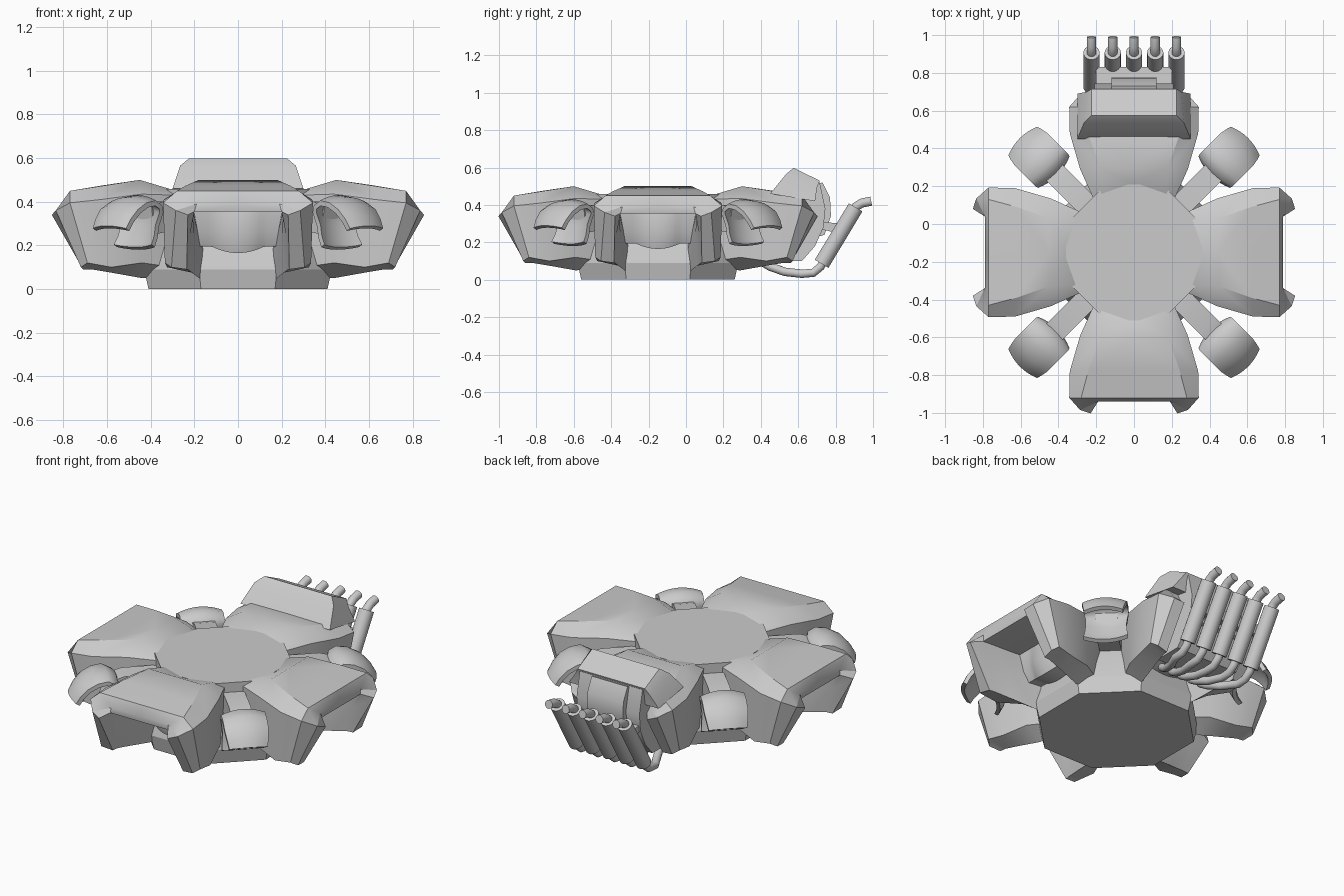
import bpy
import bmesh
from math import pi, cos, sin
from mathutils import Matrix, Vector

default_cube = bpy.data.objects.get("Cube")
if default_cube:
    bpy.data.objects.remove(default_cube, do_unlink=True)

# One plain grey for the whole model
grey = bpy.data.materials.new("plain_grey")
grey.use_nodes = True
grey.diffuse_color = (0.6, 0.6, 0.6, 1)
grey.node_tree.nodes["Principled BSDF"].inputs["Base Color"].default_value = (0.6, 0.6, 0.6, 1)

HUB = Matrix.Translation((0, -0.15, 0))


def radial(angle):
    """Local x points outward from the hub axis."""
    return HUB @ Matrix.Rotation(angle, 4, "Z")


def finish(name, bm, matrix=Matrix(), angle=0.5):
    bmesh.ops.remove_doubles(bm, verts=bm.verts, dist=0.0001)
    bmesh.ops.transform(bm, matrix=matrix, verts=bm.verts)
    bmesh.ops.recalc_face_normals(bm, faces=bm.faces)
    mesh = bpy.data.meshes.new(name)
    bm.to_mesh(mesh)
    bm.free()
    mesh.materials.append(grey)
    obj = bpy.data.objects.new(name, mesh)
    bpy.context.collection.objects.link(obj)
    bpy.ops.object.select_all(action="DESELECT")
    obj.select_set(True)
    bpy.context.view_layer.objects.active = obj
    bpy.ops.object.shade_smooth_by_angle(angle=angle)


def loft(bm, rings, closed=True, caps=True):
    rows = [[bm.verts.new(p) for p in ring] for ring in rings]
    count = len(rows[0])
    for a, b in zip(rows, rows[1:]):
        for i in range(count if closed else count - 1):
            j = (i + 1) % count
            bm.faces.new((a[i], a[j], b[j], b[i]))
    if caps:
        bm.faces.new(rows[0])
        bm.faces.new(rows[-1])
    return rows


def prism(name, profile, half, matrix=Matrix()):
    """Extrude a (forward, up) profile sideways."""
    bm = bmesh.new()
    loft(bm, [[(x, s * half, z) for x, z in profile] for s in (-1, 1)])
    finish(name, bm, matrix)


def tube(name, points, radius, sides=14):
    """Round tube along a path."""
    bm = bmesh.new()
    points = [Vector(p) for p in points]
    rings = []
    for i, p in enumerate(points):
        before, after = points[max(i - 1, 0)], points[min(i + 1, len(points) - 1)]
        along = (after - before).normalized()
        side = Vector((1, 0, 0))
        side = (side - along * side.dot(along)).normalized()
        up = along.cross(side)
        rings.append([p + radius * (side * cos(t) + up * sin(t))
                      for t in (2 * pi * k / sides for k in range(sides))])
    loft(bm, rings)
    finish(name, bm, angle=0.7)


# Octagonal hub, flats facing the arms
bm = bmesh.new()
loft(bm, [[(a / cos(pi / 8) * cos(pi / 8 + k * pi / 4),
            a / cos(pi / 8) * sin(pi / 8 + k * pi / 4), z) for k in range(8)]
          for a, z in ((0.41, 0), (0.43, 0.09), (0.4, 0.2), (0.36, 0.3), (0.36, 0.458))])
finish("hub", bm, HUB, 0.3)

# Half sections of a hollow arm: roof centre, roof edge, shoulder, foot outside,
# foot inside, inner wall, inner roof corner, inner roof centre
SECTIONS = [
    [(.36, 0, .455), (.3, .17, .455), (.285, .215, .43), (.3, .21, .1),
     (.3, .15, .06), (.3, .15, .2), (.3, .14, .34), (.3, 0, .34)],
    [(.45, 0, .5), (.45, .18, .5), (.44, .285, .435), (.44, .275, .12),
     (.44, .178, .05), (.44, .165, .18), (.44, .2, .37), (.44, 0, .37)],
    [(.62, 0, .475), (.62, .24, .473), (.63, .34, .41), (.58, .325, .1),
     (.58, .21, .075), (.6, .2, .25), (.6, .21, .37), (.6, 0, .37)],
    [(.77, 0, .45), (.77, .28, .45), (.77, .343, .395), (.69, .335, .12),
     (.67, .23, .09), (.72, .22, .25), (.74, .21, .365), (.74, 0, .365)],
    [(.79, 0, .39), (.79, .19, .39), (.835, .285, .36), (.72, .305, .1),
     (.71, .235, .09), (.853, .23, .34), (.785, .2, .355), (.785, 0, .355)],
]


def arm(name, matrix):
    bm = bmesh.new()
    for sign in (1, -1):
        rows = loft(bm, [[(x, sign * y, z) for x, y, z in row] for row in SECTIONS],
                    closed=False, caps=False)
        for row in (rows[0], rows[-1]):
            for quad in ((0, 1, 6, 7), (1, 2, 5, 6), (2, 3, 4, 5)):
                bm.faces.new([row[i] for i in quad])
    finish(name, bm, matrix, 0.55)


def arm_core(name, matrix):
    """Block filling the arm tunnel, with a belly in its middle."""
    bm = bmesh.new()
    rings = []
    for k in range(-12, 13):
        s = k / 12 * 0.23
        belly = 0.03 * max(0, 1 - (s / 0.12) ** 2)
        low = 0.195 - belly
        rings.append([(x, s, z) for x, z in (
            (.36, low), (.48 + belly, low), (.51 + belly, .26), (.52, .37), (.36, .37))])
    loft(bm, rings)
    finish(name, bm, matrix, 0.6)


# Curved cowl: centreline in (outward, up), thickened into a bowed shell
COWL = [(.64, .18), (.615, .225), (.6, .28), (.575, .35), (.595, .4),
        (.65, .43), (.72, .42), (.785, .385), (.83, .335), (.855, .29)]


def cowl(name, matrix):
    bm = bmesh.new()
    rings = []
    for i, (x, z) in enumerate(COWL):
        x0, z0 = COWL[max(i - 1, 0)]
        x1, z1 = COWL[min(i + 1, len(COWL) - 1)]
        normal = Vector((z1 - z0, 0, x0 - x1)).normalized()
        width = 0.122 - 0.01 * max(0, 1 - abs(i - 2) / 2) - 0.015 * max(0, i - 7) / 2
        ring = []
        for depth, order in ((0, 1), (0.024, -1)):
            for k in range(-4, 5)[::order]:
                t = k / 4
                bow = normal * (depth + 0.025 * t * t)
                ring.append(Vector((x, t * width, z)) + bow)
        rings.append(ring)
    loft(bm, rings)
    finish(name, bm, matrix, 0.8)


for label, quarter in (("left", 0), ("back", 1), ("right", 2), ("front", 3)):
    turn = radial(quarter * pi / 2)
    arm(label + "_arm", turn)
    arm_core(label + "_arm_core", turn)

for label, step in (("back_left", 1), ("back_right", 3), ("front_right", 5), ("front_left", 7)):
    turn = radial(step * pi / 4)
    prism(label + "_strut", [(.3, .3), (.6, .25), (.62, .38), (.55, .4), (.3, .4)], 0.06, turn)
    cowl(label + "_cowl", turn)

# Engine housing on the back arm, tapered towards its top
bm = bmesh.new()
loft(bm, [
    [(-.3, .45, .46), (.3, .45, .46), (.3, .69, .42), (-.3, .69, .42)],
    [(-.265, .535, .565), (.265, .535, .565), (.25, .7, .49), (-.25, .7, .49)],
    [(-.225, .575, .598), (.225, .575, .598), (.225, .715, .53), (-.225, .715, .53)],
])
finish("engine_housing", bm, angle=0.3)
engine_turn = Matrix.Rotation(pi / 2, 4, "Z")
prism("engine_back", [(.45, .1), (.62, .1), (.69, .18), (.735, .28), (.745, .38),
                      (.715, .52), (.5, .45)], 0.21, engine_turn)
prism("engine_back_plate", [(.6, .2), (.74, .24), (.775, .34), (.77, .44), (.73, .52),
                            (.6, .48)], 0.12, engine_turn)
prism("exhaust_bracket", [(.72, .27), (.81, .25), (.83, .3), (.72, .31)], 0.2, engine_turn)

# Five exhausts: feed pipe, thick silencer, angled tip
for n in range(-2, 3):
    x = n * 0.1125
    tag = str(n + 3)
    tube("exhaust_feed_" + tag,
         [(x * .6, .4, .1), (x * .65, .45, .07), (x * .8, .53, .042), (x, .62, .032),
          (x, .68, .037), (x, .72, .07), (x, .74, .11)], .023)
    tube("exhaust_silencer_" + tag, [(x, .725, .085), (x, .907, .387)], .043, 18)
    tube("exhaust_tip_" + tag,
         [(x, .885, .35), (x, .91, .392), (x, .94, .41), (x, .99, .42)], .025)
